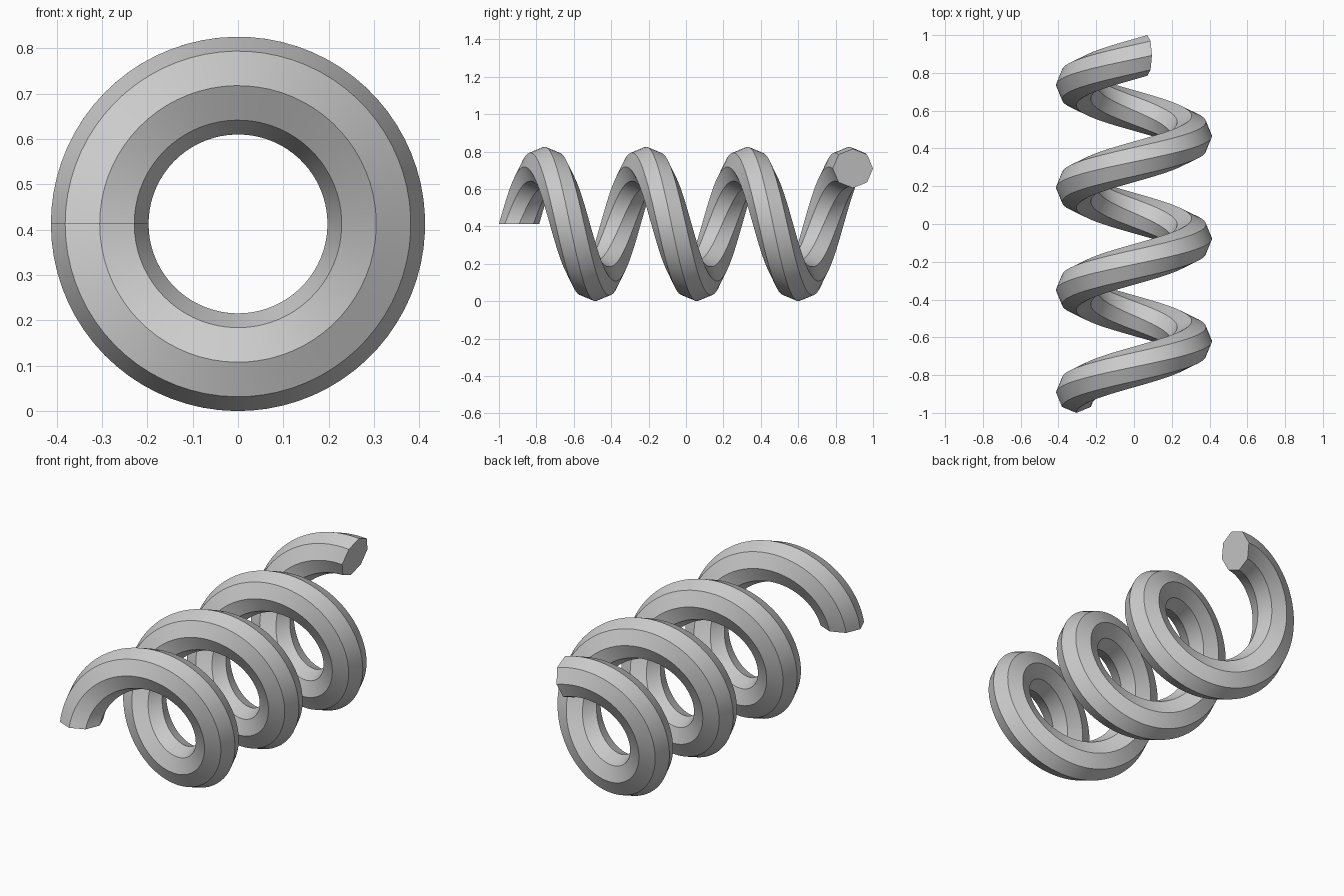
import bpy, bmesh
from math import sin, cos, pi, radians

if "Cube" in bpy.data.objects:
    bpy.data.objects.remove(bpy.data.objects["Cube"])

COIL_R, WIRE_R = 0.305, 0.1077   # coil centreline and octagonal wire radius
TURNS = 3.287
SIDES, STEPS = 8, 240
Y_END = 1 - WIRE_R
Z_AXIS = COIL_R + WIRE_R

bm = bmesh.new()

# octagonal wire section swept along the helix
rings = []
for i in range(STEPS + 1):
    t = i / STEPS
    a = pi - 2 * pi * TURNS * t
    y = -Y_END + 2 * Y_END * t
    ring = []
    for k in range(SIDES):
        b = 2 * pi * k / SIDES
        r = COIL_R + WIRE_R * cos(b)
        ring.append(bm.verts.new((r * cos(a), y + WIRE_R * sin(b), Z_AXIS + r * sin(a))))
    rings.append(ring)
for p, q in zip(rings, rings[1:]):
    for k in range(SIDES):
        n = (k + 1) % SIDES
        bm.faces.new((p[k], p[n], q[n], q[k]))

# flat end caps
bm.faces.new(rings[0])
bm.faces.new(rings[-1])
bmesh.ops.recalc_face_normals(bm, faces=bm.faces)

mesh = bpy.data.meshes.new("coil_spring")
bm.to_mesh(mesh)
bm.free()
spring = bpy.data.objects.new("coil_spring", mesh)
bpy.context.collection.objects.link(spring)

# smooth along the wire, crisp octagon edges
bpy.context.view_layer.objects.active = spring
spring.select_set(True)
bpy.ops.object.shade_smooth_by_angle(angle=radians(25))
